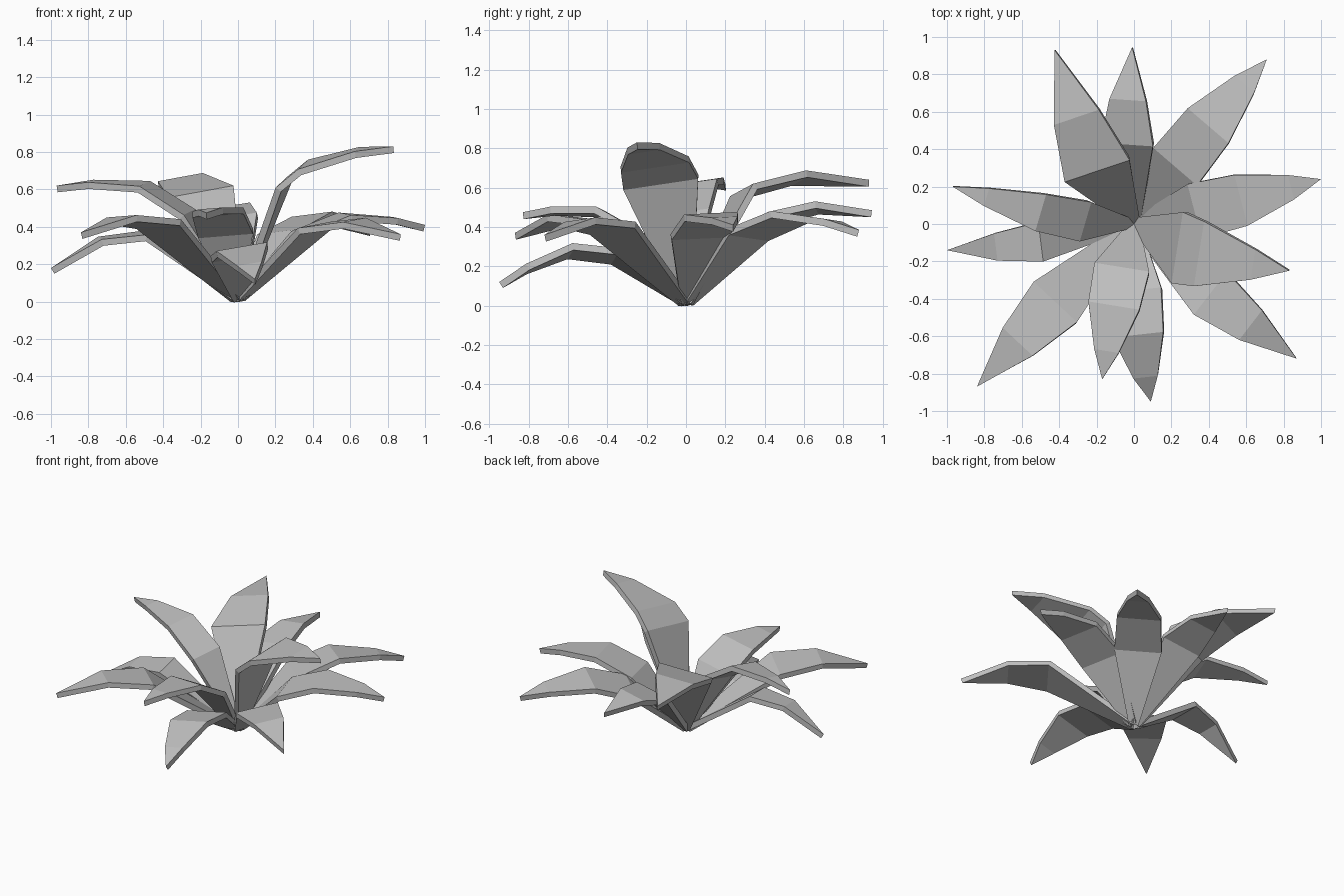
import bpy
import bmesh
from mathutils import Vector, Matrix

cube = bpy.data.objects.get("Cube")
if cube:
    bpy.data.objects.remove(cube, do_unlink=True)

# Single leaf material
grey = bpy.data.materials.new("leaf_grey")
grey.use_nodes = True
colour = (0.52, 0.52, 0.52, 1)
grey.diffuse_color = colour
grey.node_tree.nodes["Principled BSDF"].inputs["Base Color"].default_value = colour

# Leaf outlines for unit length: (distance along, arch height, full width)
LONG = [(0.39, 0.215, 0.29), (0.64, 0.22, 0.27), (0.87, 0.1, 0.13)]
SHORT = [(0.54, 0.205, 0.26), (0.77, 0.155, 0.18)]
BROAD = [(0.485, 0.262, 0.312), (0.74, 0.184, 0.216)]
TALL = [(0.51, 0.235, 0.33), (0.64, 0.225, 0.3), (0.87, 0.105, 0.14)]
THICKNESS = 0.036
BASE = Vector((0, 0, 0.03))


def make_leaf(name, outline, tip, roll, width, bend):
    """Arched, pointed leaf from the base to its tip, rolled about that line."""
    chord = Vector(tip) - BASE
    length = chord.length
    along = chord.normalized()
    side = along.cross(Vector((0, 0, 1))).normalized()
    side = Matrix.Rotation(roll, 3, along) @ side
    up = side.cross(along)

    bm = bmesh.new()
    rows = []
    for t, arch, w in [(0, 0, 0.06)] + outline:
        centre = BASE + (along * t + up * arch * bend) * length
        half = side * (w * width * length / 2)
        rows.append([bm.verts.new(centre - half), bm.verts.new(centre + half)])
    for (a, b), (c, d) in zip(rows, rows[1:]):
        bm.faces.new((a, b, d, c))
    bm.faces.new((*rows[-1], bm.verts.new(tip)))

    mesh = bpy.data.meshes.new(name)
    bm.to_mesh(mesh)
    bm.free()
    mesh.materials.append(grey)
    leaf = bpy.data.objects.new(name, mesh)
    bpy.context.collection.objects.link(leaf)
    solid = leaf.modifiers.new("thickness", "SOLIDIFY")
    solid.thickness = THICKNESS
    solid.offset = -1


# Leaves around the rosette: name, outline, tip, roll, width and bend factors
LEAVES = [
    ("back_right_leaf", BROAD, (-0.425, 0.93, 0.64), -0.2, 1, 1),
    ("back_leaf", SHORT, (-0.01, 0.945, 0.485), -0.18, 1.05, 0.93),
    ("back_left_leaf", LONG, (0.71, 0.88, 0.385), -0.1, 0.9, 0.85),
    ("left_leaf", LONG, (1, 0.24, 0.41), 0.05, 0.95, 0.87),
    ("tall_left_leaf", TALL, (0.83, -0.25, 0.83), 0.2, 1, 1),
    ("front_left_leaf", SHORT, (0.87, -0.72, 0.36), 0.12, 0.95, 0.88),
    ("low_front_leaf", LONG, (0.09, -0.95, 0.12), 0.17, 1.07, 1),
    ("upper_front_leaf", LONG, (-0.17, -0.83, 0.475), 0.09, 1.07, 0.96),
    ("front_right_leaf", SHORT, (-0.84, -0.87, 0.37), 0.06, 0.97, 0.88),
    ("low_right_leaf", SHORT, (-1, -0.14, 0.18), -0.1, 0.8, 1.25),
    ("upper_right_leaf", LONG, (-0.97, 0.2, 0.62), -0.16, 0.66, 1.04),
]
for leaf_args in LEAVES:
    make_leaf(*leaf_args)
